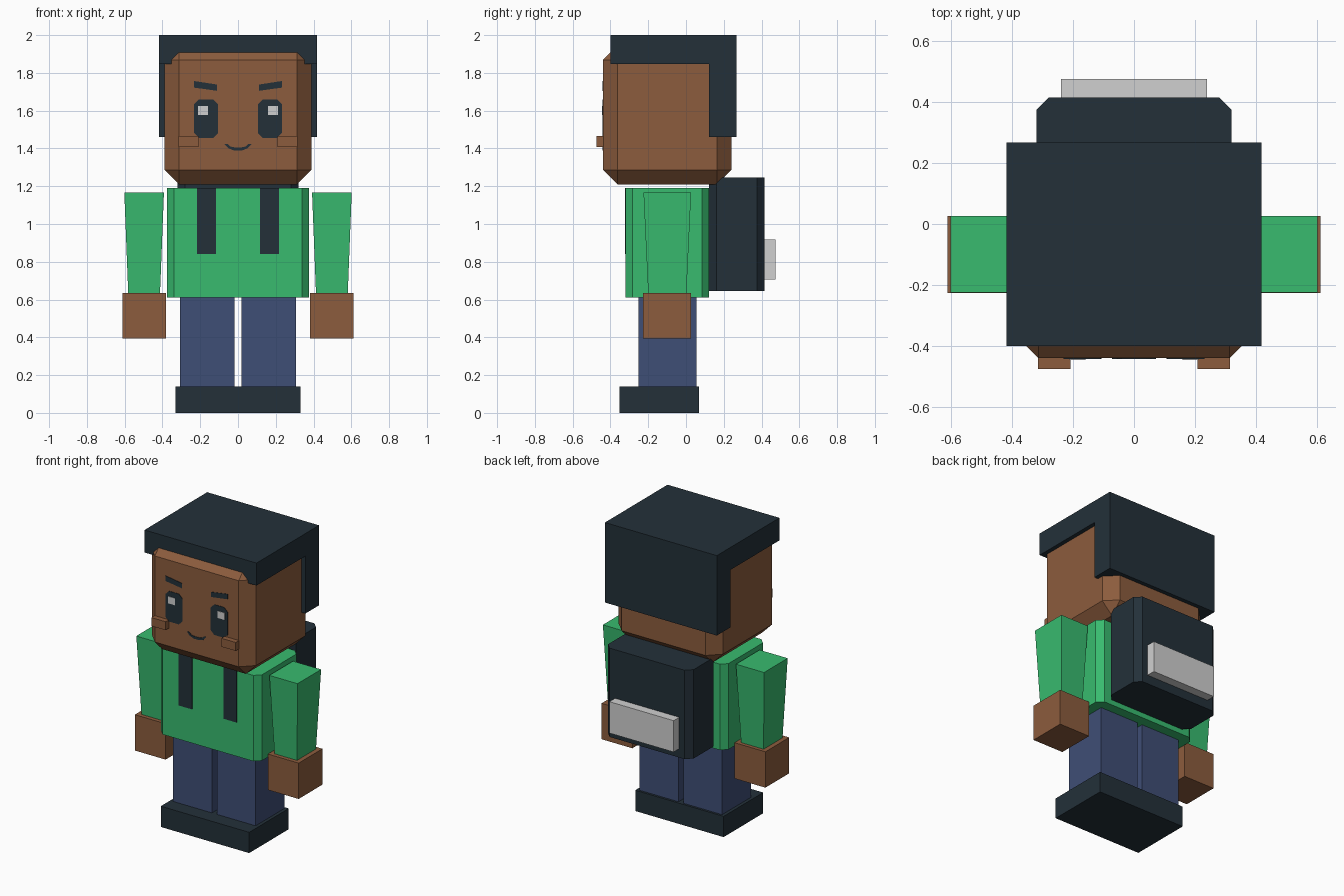
import bpy
import bmesh

cube = bpy.data.objects.get("Cube")
if cube:
    bpy.data.objects.remove(cube, do_unlink=True)


def material(name, rgb):
    linear = [((c / 255 + 0.055) / 1.055) ** 2.4 for c in rgb] + [1.0]
    mat = bpy.data.materials.new(name)
    mat.use_nodes = True
    mat.diffuse_color = linear
    mat.node_tree.nodes["Principled BSDF"].inputs["Base Color"].default_value = linear
    return mat


SKIN = material("brown_skin", (140, 92, 61))
GREEN = material("green_shirt", (56, 187, 111))
DARK = material("dark_slate", (35, 48, 57))
DENIM = material("blue_denim", (63, 78, 118))
GREY = material("light_grey", (208, 208, 208))


def finish(bm, name, mat):
    bmesh.ops.recalc_face_normals(bm, faces=bm.faces)
    mesh = bpy.data.meshes.new(name)
    bm.to_mesh(mesh)
    bm.free()
    mesh.materials.append(mat)
    obj = bpy.data.objects.new(name, mesh)
    bpy.context.collection.objects.link(obj)
    return obj


def box(name, mat, x, y, z, chamfer=0, upright_only=False, taper=1.0):
    """Box between (min, max) ranges; chamfered edges and a narrower base are optional."""
    bm = bmesh.new()
    bmesh.ops.create_cube(bm, size=1)
    for v in bm.verts:
        k = taper if v.co.z < 0 else 1.0
        for axis, (low, high) in enumerate((x, y, z)):
            scale = 1.0 if axis == 2 else k
            v.co[axis] = (low + high) / 2 + v.co[axis] * (high - low) * scale
    if chamfer:
        edges = [e for e in bm.edges if not upright_only
                 or abs(e.verts[0].co.z - e.verts[1].co.z) > 0.1]
        bmesh.ops.bevel(bm, geom=edges, offset=chamfer, segments=1, affect='EDGES')
    return finish(bm, name, mat)


def plate(name, mat, outline, front, back):
    """Thin plate from an (x, z) outline, facing the front."""
    bm = bmesh.new()
    face = bm.faces.new([bm.verts.new((x, front, z)) for x, z in outline])
    new = bmesh.ops.extrude_face_region(bm, geom=[face])["geom"]
    bmesh.ops.translate(bm, vec=(0, back - front, 0),
                        verts=[g for g in new if isinstance(g, bmesh.types.BMVert)])
    return finish(bm, name, mat)


def rect(x0, x1, z0, z1, cut=0):
    """Rectangle outline, with cut corners if asked."""
    if not cut:
        return [(x0, z0), (x1, z0), (x1, z1), (x0, z1)]
    return [(x0 + cut, z0), (x1 - cut, z0), (x1, z0 + cut), (x1, z1 - cut),
            (x1 - cut, z1), (x0 + cut, z1), (x0, z1 - cut), (x0, z0 + cut)]


# Head and hair
FACE = -0.44
box("head", SKIN, (-0.39, 0.39), (FACE, 0.24), (1.21, 1.945), chamfer=0.077)
box("hair_top", DARK, (-0.418, 0.418), (-0.4, 0.268), (1.848, 2.0))
box("hair_back", DARK, (-0.418, 0.418), (0.122, 0.268), (1.46, 1.848))

# Body, shoes and backpack
box("torso", GREEN, (-0.377, 0.377), (-0.32, 0.122), (0.61, 1.19), 0.038, True)
box("shoes", DARK, (-0.33, 0.33), (-0.352, 0.07), (0, 0.14))
box("backpack", DARK, (-0.32, 0.32), (0.122, 0.415), (0.645, 1.245), 0.04, True)
box("backpack_pocket", GREY, (-0.24, 0.24), (0.41, 0.475), (0.705, 0.917))

# Mouth: a shallow smile
smile = [(0.072, 1.424), (0.05, 1.4), (0.02, 1.389)]
upper = [(0.02, 1.406), (0.04, 1.41), (0.055, 1.424)]
half = smile[::-1]
outline = [(-x, z) for x, z in smile] + half + [(x, z) for x, z in upper[::-1]]
outline += [(-x, z) for x, z in upper]
plate("mouth", DARK, outline, FACE - 0.003, FACE + 0.003)

# Paired parts, mirrored across the middle
for side, s in (("left", 1), ("right", -1)):
    def span(a, b):
        return tuple(sorted((a * s, b * s)))

    box(side + "_leg", DENIM, span(0.018, 0.308), (-0.252, 0.055), (0.14, 0.61))
    box(side + "_arm", GREEN, span(0.392, 0.602), (-0.225, 0.027), (0.63, 1.168), taper=0.8)
    box(side + "_hand", SKIN, span(0.382, 0.612), (-0.227, 0.027), (0.393, 0.635))
    box(side + "_cheek", SKIN, span(0.208, 0.315), (-0.475, FACE + 0.01), (1.408, 1.465))
    plate(side + "_strap", DARK, rect(*span(0.117, 0.217), 0.84, 1.19), -0.324, -0.318)
    plate(side + "_eye", DARK, rect(*span(0.106, 0.232), 1.455, 1.66, 0.026),
          FACE - 0.003, FACE + 0.003)
    plate(side + "_eye_glint", GREY, rect(*span(0.159, 0.212), 1.578, 1.625),
          FACE - 0.006, FACE)
    brow = [(0.11, 1.705), (0.232, 1.722), (0.232, 1.757), (0.11, 1.738)]
    plate(side + "_eyebrow", DARK, [(x * s, z) for x, z in brow],
          FACE - 0.003, FACE + 0.003)
